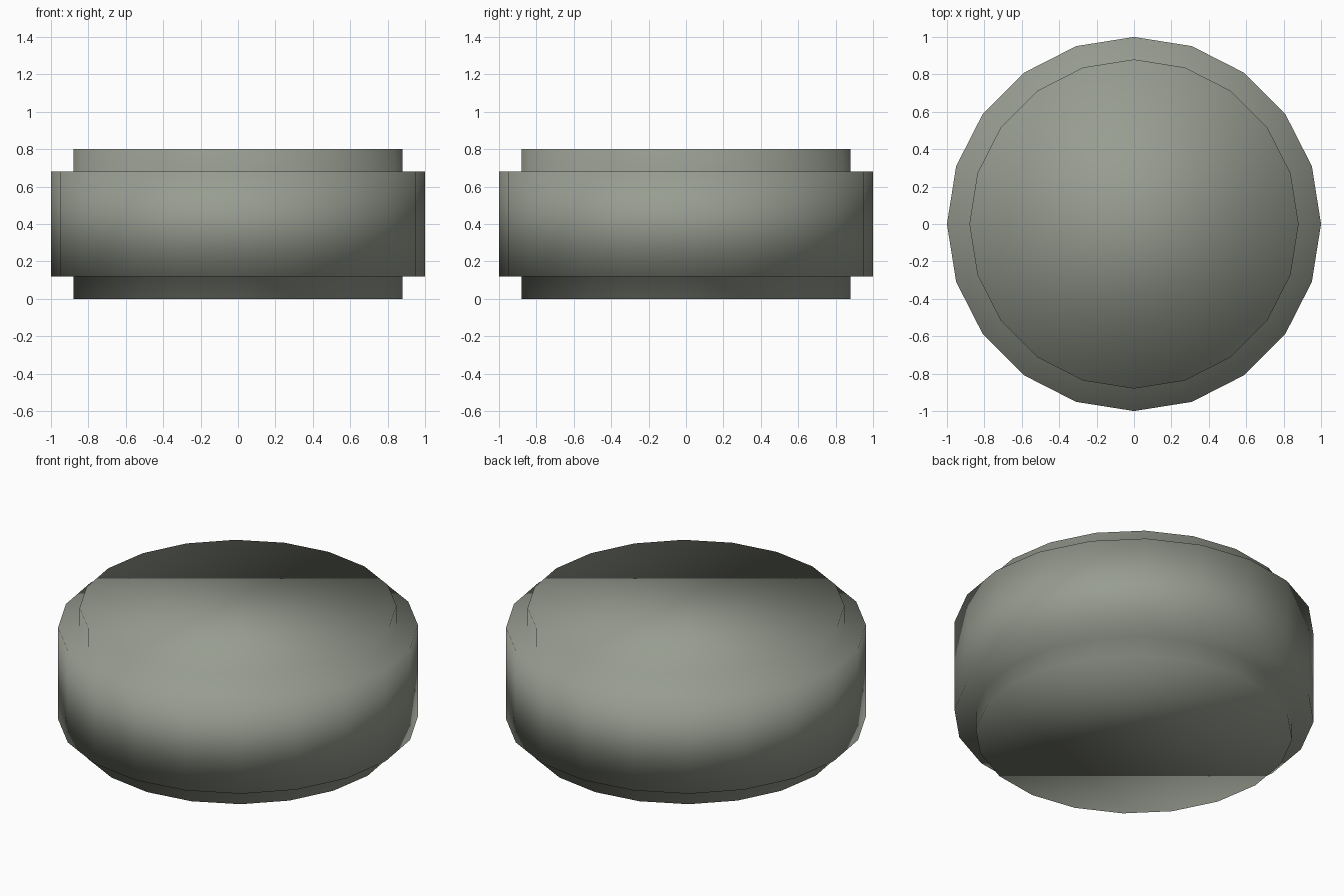
import bpy
import bmesh
from math import cos, sin, tau

if "Cube" in bpy.data.objects:
    bpy.data.objects.remove(bpy.data.objects["Cube"])

SIDES = 20
# Stepped outline of the disc: (radius, height), bottom to top
PROFILE = [(0.88, 0.0), (0.88, 0.12), (1.0, 0.12),
           (1.0, 0.68), (0.88, 0.68), (0.88, 0.80)]

# Turn the outline into one continuous skin with flat caps
bm = bmesh.new()
rings = [[bm.verts.new((r * sin(tau * i / SIDES), r * cos(tau * i / SIDES), z))
          for i in range(SIDES)] for r, z in PROFILE]
for low, high in zip(rings, rings[1:]):
    for i in range(SIDES):
        j = (i + 1) % SIDES
        bm.faces.new((low[i], low[j], high[j], high[i]))
bm.faces.new(rings[0])
bm.faces.new(rings[-1])
bmesh.ops.recalc_face_normals(bm, faces=bm.faces)
for face in bm.faces:
    face.smooth = True

mesh = bpy.data.meshes.new("stepped_disc")
bm.to_mesh(mesh)
bm.free()
disc = bpy.data.objects.new("stepped_disc", mesh)
bpy.context.collection.objects.link(disc)

# Dark greenish grey
mat = bpy.data.materials.new("dark_grey_green")
mat.diffuse_color = (0.312, 0.334, 0.281, 1.0)
mat.use_nodes = True
mat.node_tree.nodes["Principled BSDF"].inputs["Base Color"].default_value = mat.diffuse_color
mesh.materials.append(mat)
